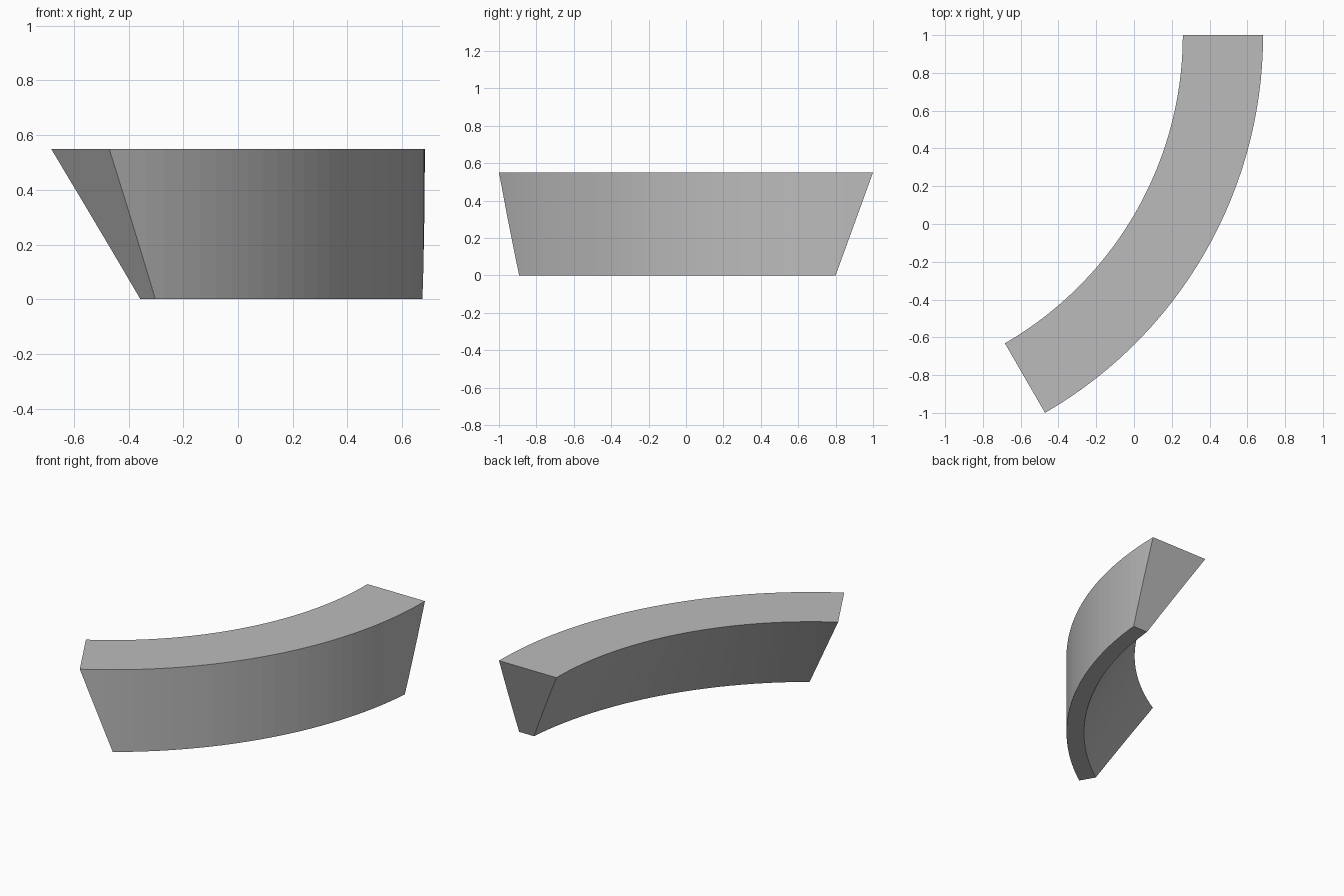
import bpy, bmesh
from math import radians, sin, cos
from mathutils import Vector, Matrix

if "Cube" in bpy.data.objects:
    bpy.data.objects.remove(bpy.data.objects["Cube"], do_unlink=True)

HEIGHT = 0.55
OUTER, INNER_TOP, INNER_BOTTOM = 2.309, 1.884, 2.2
SWEEP, STEP = 60, 2          # degrees
END_SLOPE = 0.2              # how far each end leans in at the base
centre = Vector((-(OUTER + INNER_TOP / 2) / 2, 1, 0))

# Plain grey
grey = bpy.data.materials.new("grey")
grey.use_nodes = True
colour = (0.5, 0.5, 0.5, 1)
grey.diffuse_color = colour
grey.node_tree.nodes["Principled BSDF"].inputs["Base Color"].default_value = colour

# Wedge cross-section: upright outer wall, sloping inner wall
bm = bmesh.new()
start = Matrix.Rotation(radians(STEP), 3, 'Z')
section = [(INNER_BOTTOM, 0), (OUTER, 0), (OUTER, HEIGHT), (INNER_TOP, HEIGHT)]
profile = bm.faces.new([bm.verts.new(centre + start @ Vector((r, 0, z))) for r, z in section])

# Sweep it along the arc, one step past each end
bmesh.ops.spin(bm, geom=[profile], cent=centre, axis=(0, 0, 1),
               angle=-radians(SWEEP + 2 * STEP), steps=SWEEP // STEP + 2,
               use_duplicate=False)

# Trim both ends with leaning planes
for angle, tangent in ((0, 1), (-radians(SWEEP), -1)):
    out = Vector((-sin(angle), cos(angle), 0)) * tangent
    point = centre + Vector((cos(angle), sin(angle), 0)) * OUTER
    point.z = HEIGHT
    cut = bmesh.ops.bisect_plane(
        bm, geom=bm.verts[:] + bm.edges[:] + bm.faces[:], plane_co=point,
        plane_no=out * HEIGHT - Vector((0, 0, END_SLOPE)), clear_outer=True)
    rim = [e for e in bm.edges if e.is_boundary and e in cut["geom_cut"]]
    bmesh.ops.contextual_create(bm, geom=rim)

bmesh.ops.recalc_face_normals(bm, faces=bm.faces[:])
mesh = bpy.data.meshes.new("curved_wedge_block")
bm.to_mesh(mesh)
bm.free()
mesh.materials.append(grey)
block = bpy.data.objects.new("curved_wedge_block", mesh)
bpy.context.collection.objects.link(block)
